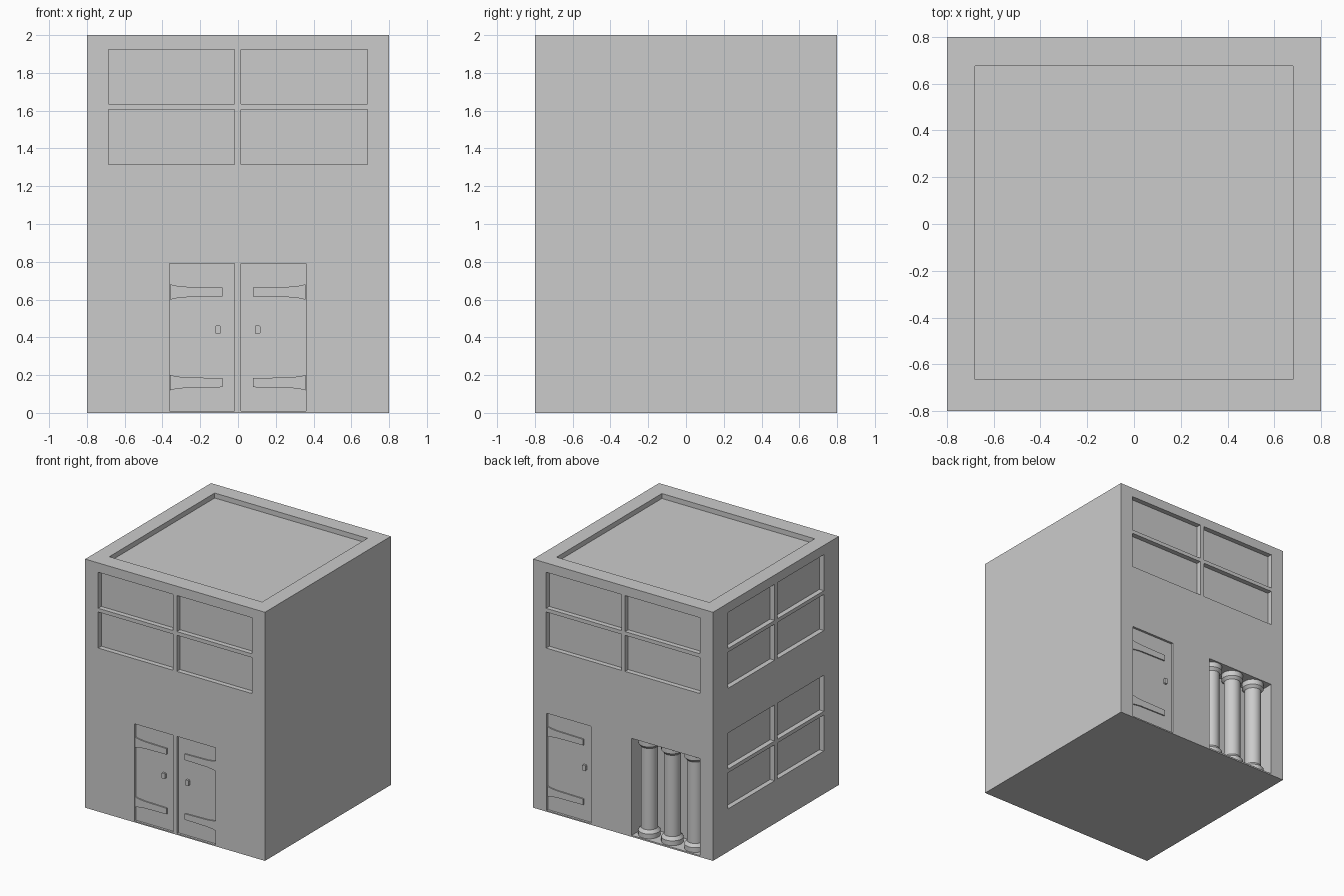
import bpy, bmesh, math

if "Cube" in bpy.data.objects:
    bpy.data.objects.remove(bpy.data.objects["Cube"])

# Wall mappings: (u along wall, d depth inward, z) -> world
WALLS = {
    "front": lambda u, d, z: (u, -0.8 + d, z),
    "back": lambda u, d, z: (u, 0.8 - d, z),
    "left": lambda u, d, z: (-0.8 + d, u, z),
}


def make_object(name, bm):
    bmesh.ops.recalc_face_normals(bm, faces=bm.faces)
    me = bpy.data.meshes.new(name)
    bm.to_mesh(me)
    bm.free()
    ob = bpy.data.objects.new(name, me)
    bpy.context.collection.objects.link(ob)
    return ob


def prism(bm, wall, pts, d0, d1):
    """Extrude a (u, z) outline on a wall between two depths."""
    f = WALLS[wall]
    a = [bm.verts.new(f(u, d0, z)) for u, z in pts]
    b = [bm.verts.new(f(u, d1, z)) for u, z in pts]
    n = len(pts)
    bm.faces.new(a)
    bm.faces.new(b[::-1])
    for i in range(n):
        bm.faces.new((a[i], b[i], b[(i + 1) % n], a[(i + 1) % n]))


def rect(u0, u1, z0, z1):
    return [(u0, z0), (u1, z0), (u1, z1), (u0, z1)]


# Building block
bm = bmesh.new()
prism(bm, "front", rect(-0.8, 0.8, 0, 2), 0, 1.6)
body = make_object("building_body", bm)

# Cutters: windows, doors, alcove and roof recess
DOOR_D, WIN_D, ALCOVE_D = 0.018, 0.04, 0.18
doors = [("front", -0.362, -0.018, 1), ("front", 0.36, 0.016, -1), ("back", 0.68, 0.285, -1)]
bm = bmesh.new()
for wall, half, base in (("front", 0.685, 1.315), ("back", 0.685, 1.315),
                         ("left", 0.61, 1.315), ("left", 0.61, 0.345)):
    for u0, u1 in ((-half, -0.018), (0.016, half)):
        for z in (base, base + 0.32):
            prism(bm, wall, rect(u0, u1, z, z + 0.29), -0.1, WIN_D)
for wall, hinge, latch, s in doors:
    prism(bm, wall, rect(min(hinge, latch), max(hinge, latch), 0.01, 0.792), -0.1, DOOR_D)
prism(bm, "back", rect(-0.684, -0.077, 0.012, 0.792), -0.1, ALCOVE_D)
prism(bm, "front", rect(-0.68, 0.68, 1.96, 2.1), 0.135, 1.475)
cutter = make_object("recess_cutter", bm)
cutter.hide_render = True
cutter.hide_viewport = True

mod = body.modifiers.new("recesses", "BOOLEAN")
mod.operation = "DIFFERENCE"
mod.solver = "EXACT"
mod.object = cutter

# Door straps (flared at the hinge side) and handles
for i, (wall, hinge, latch, s) in enumerate(doors):
    length = 0.28 if wall == "front" else 0.32
    bm = bmesh.new()
    for zc in (0.16, 0.64):
        outline = [(0.002, -0.041), (0.03, -0.034), (0.08, -0.028), (length, -0.024),
                   (length, 0.024), (0.08, 0.028), (0.03, 0.034), (0.002, 0.041)]
        prism(bm, wall, [(hinge + s * u, zc + z) for u, z in outline], 0.008, DOOR_D + 0.004)
    make_object(f"door_straps_{i + 1}", bm)
    bm = bmesh.new()
    c = latch - s * (0.088 if wall == "front" else 0.065)
    w, h, k = 0.015, 0.023, 0.006
    outline = [(-w + k, -h), (w - k, -h), (w, -h + k), (w, h - k),
               (w - k, h), (-w + k, h), (-w, h - k), (-w, -h + k)]
    prism(bm, wall, [(c + u, 0.44 + z) for u, z in outline], 0.001, DOOR_D + 0.004)
    make_object(f"door_handle_{i + 1}", bm)

# Pipe columns in the back alcove
profile = [(0, 0.012), (0.082, 0.012), (0.082, 0.05), (0.063, 0.075),
           (0.063, 0.729), (0.082, 0.75), (0.082, 0.792), (0, 0.792)]
for i, x in enumerate((-0.17, -0.375, -0.58)):
    bm = bmesh.new()
    vs = [bm.verts.new((r, 0, z)) for r, z in profile]
    es = [bm.edges.new(p) for p in zip(vs, vs[1:])]
    bmesh.ops.spin(bm, geom=vs + es, cent=(0, 0, 0), axis=(0, 0, 1),
                   angle=2 * math.pi, steps=24, use_duplicate=False)
    bmesh.ops.remove_doubles(bm, verts=bm.verts, dist=1e-4)
    ob = make_object(f"pipe_column_{i + 1}", bm)
    ob.location = (x, 0.708, 0)
    bpy.ops.object.select_all(action="DESELECT")
    bpy.context.view_layer.objects.active = ob
    ob.select_set(True)
    bpy.ops.object.shade_smooth_by_angle(angle=math.radians(30))
